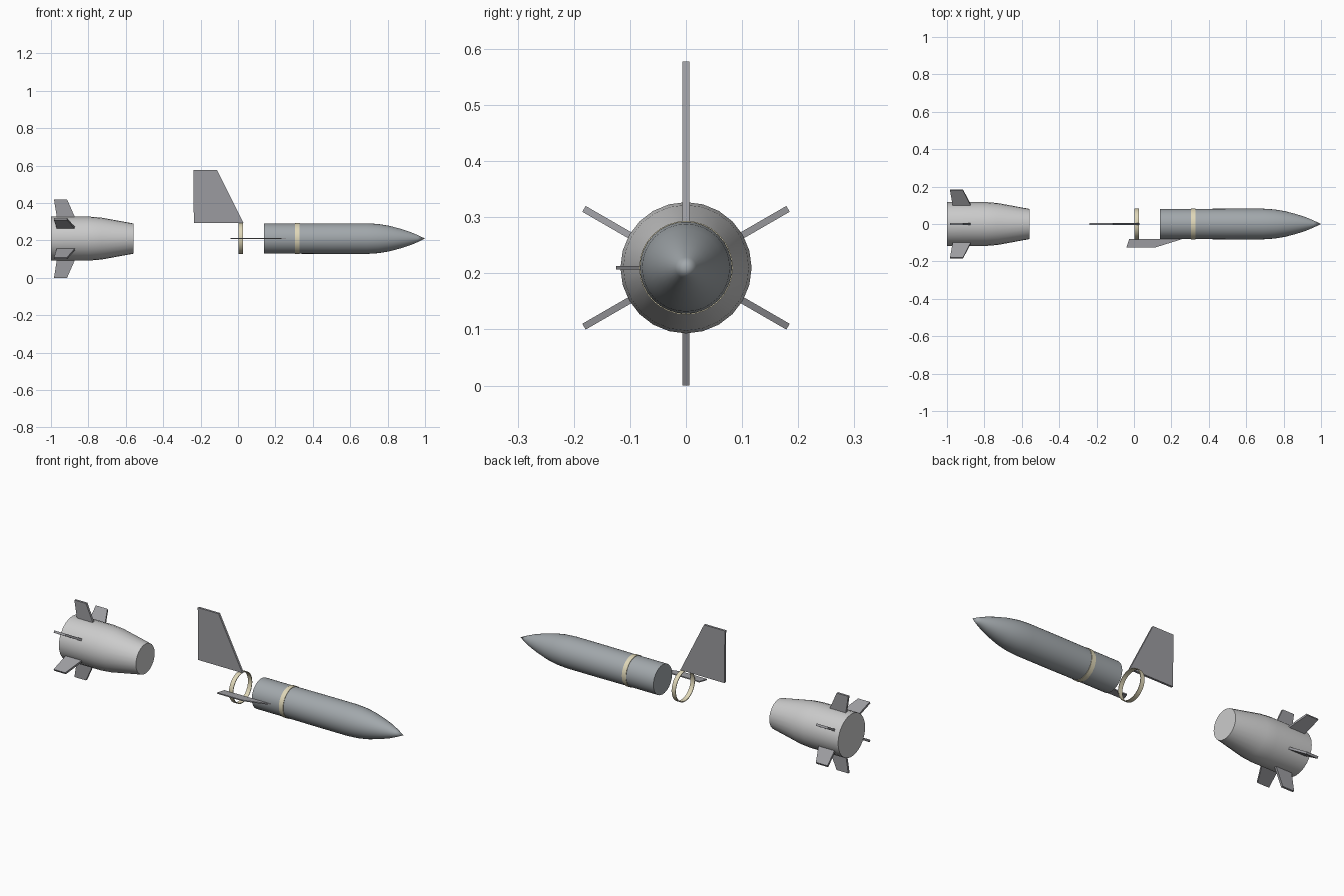
import bpy, bmesh
from math import cos, sin, pi, radians
from mathutils import Vector

if "Cube" in bpy.data.objects:
    bpy.data.objects.remove(bpy.data.objects["Cube"])

AXIS_Z = 0.21  # height of the long axis


def material(name, rgb):
    m = bpy.data.materials.new(name)
    m.diffuse_color = (*rgb, 1)
    m.use_nodes = True
    m.node_tree.nodes["Principled BSDF"].inputs["Base Color"].default_value = m.diffuse_color
    return m


slate = material("slate", (0.36, 0.39, 0.41))
pale = material("pale_grey", (0.55, 0.55, 0.55))
dark = material("dark_grey", (0.33, 0.33, 0.35))
tan = material("tan", (0.74, 0.68, 0.48))


def finish(name, bm, mat, smooth=False):
    bmesh.ops.recalc_face_normals(bm, faces=bm.faces)
    me = bpy.data.meshes.new(name)
    bm.to_mesh(me)
    bm.free()
    ob = bpy.data.objects.new(name, me)
    bpy.context.collection.objects.link(ob)
    me.materials.append(mat)
    if smooth:
        bpy.ops.object.select_all(action='DESELECT')
        ob.select_set(True)
        bpy.context.view_layer.objects.active = ob
        bpy.ops.object.shade_smooth_by_angle(angle=radians(35))
    return ob


def lathe(name, profile, mat, sides, closed=False):
    """Spin (x, radius) points about the long axis; closed makes a band."""
    bm = bmesh.new()
    rings = []
    for x, r in profile:
        n = 1 if r == 0 else sides
        rings.append([bm.verts.new((x, r * sin(2 * pi * i / sides),
                                    AXIS_Z + r * cos(2 * pi * i / sides)))
                      for i in range(n)])
    pairs = list(zip(rings, rings[1:]))
    if closed:
        pairs.append((rings[-1], rings[0]))
    for a, b in pairs:
        for i in range(sides):
            j = (i + 1) % sides
            if len(b) == 1:
                bm.faces.new((a[i], a[j], b[0]))
            else:
                bm.faces.new((a[i], a[j], b[j], b[i]))
    if not closed:
        for ring in (rings[0], rings[-1]):
            if len(ring) > 1:
                bm.faces.new(ring)
    return finish(name, bm, mat, True)


def fin(name, outline, angle, thickness, mat=dark):
    """Flat plate from (x, radius) corners, pointing outwards at angle."""
    out = Vector((0, cos(radians(angle)), sin(radians(angle))))
    side = Vector((0, -out.z, out.y)) * thickness
    bm = bmesh.new()
    face = bm.faces.new([bm.verts.new(Vector((x, 0, AXIS_Z)) + out * r - side / 2)
                         for x, r in outline])
    ext = bmesh.ops.extrude_face_region(bm, geom=[face], use_keep_orig=True)
    for v in ext["geom"]:
        if isinstance(v, bmesh.types.BMVert):
            v.co += side
    return finish(name, bm, mat)


# Front body with pointed nose
lathe("nose_body", [(0.14, 0.081), (0.33, 0.081), (0.50, 0.082), (0.69, 0.082),
                    (0.75, 0.078), (0.81, 0.068), (0.87, 0.052), (0.92, 0.036),
                    (0.96, 0.019), (1.0, 0)], slate, 32)

# Tan bands: one on the body, one loose
for name, x0, x1 in (("body_band", 0.305, 0.33), ("loose_ring", 0.004, 0.028)):
    lathe(name, [(x0, 0.080), (x0, 0.0835), (x1, 0.0835), (x1, 0.080)],
          tan, 32, closed=True)

# Flared tail section
lathe("tail_section", [(-1.0, 0.117), (-0.79, 0.117), (-0.73, 0.112),
                       (-0.56, 0.081)], pale, 24)

# Six tail fins
for k in range(6):
    fin(f"tail_fin_{k + 1}", [(-0.968, 0.110), (-0.870, 0.110),
                              (-0.914, 0.210), (-0.984, 0.210)], 30 + 60 * k, 0.012)

# Tall upright fin and single side blade
fin("upright_fin", [(-0.236, 0.083), (0.030, 0.083), (-0.113, 0.368),
                    (-0.239, 0.368)], 90, 0.012)
fin("side_blade", [(-0.025, 0.080), (0.260, 0.080), (0.115, 0.125),
                   (-0.040, 0.125)], 180, 0.006)
